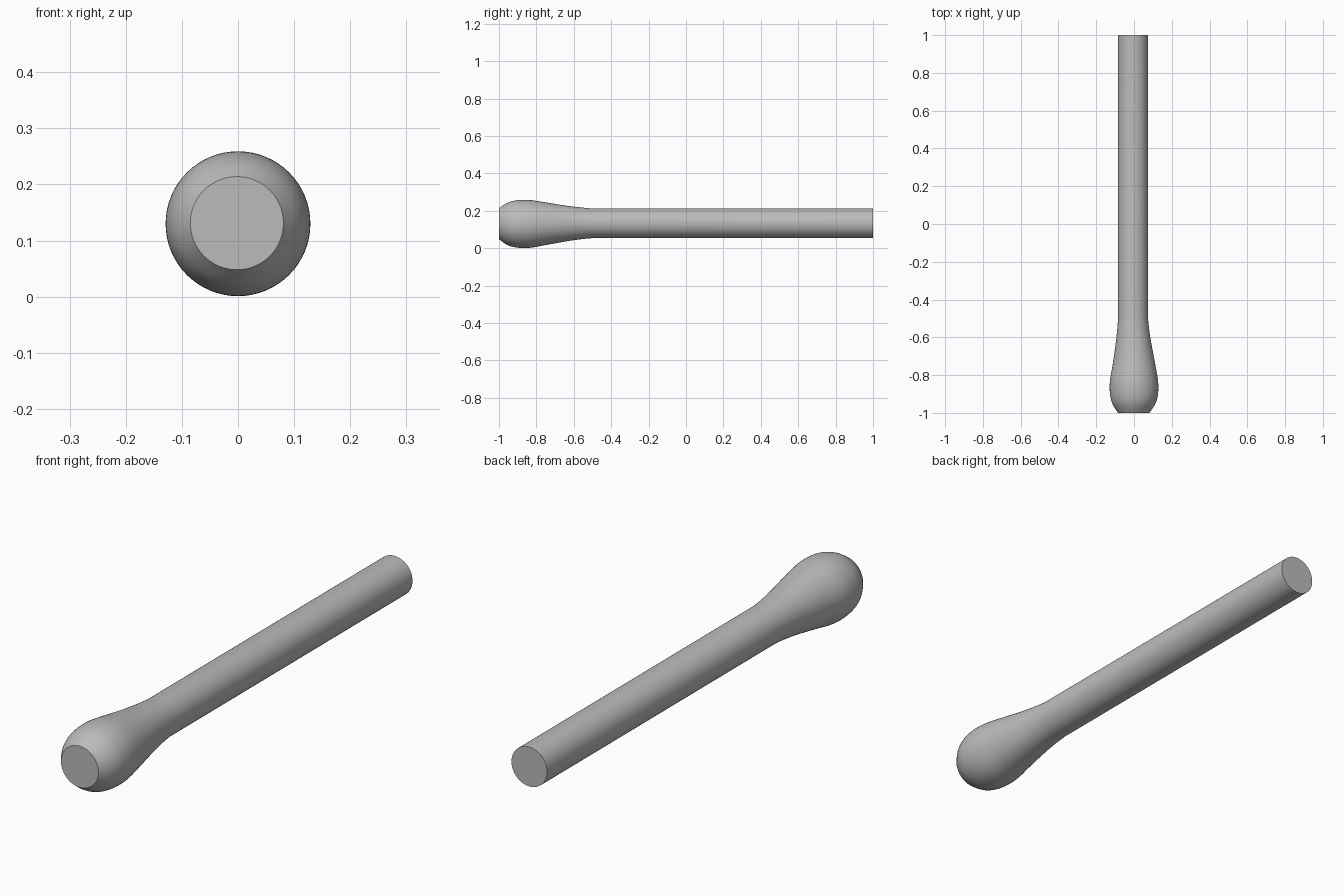
import bpy
import bmesh
from math import sin, cos, tau

cube = bpy.data.objects.get("Cube")
if cube:
    bpy.data.objects.remove(cube, do_unlink=True)

SIDES = 64
grey = bpy.data.materials.new("plain grey")
grey.use_nodes = True
colour = (0.5, 0.5, 0.5, 1)
grey.diffuse_color = colour
grey.node_tree.nodes["Principled BSDF"].inputs["Base Color"].default_value = colour


def catmull(a, b, c, d, t):
    return 0.5 * (2 * b + (c - a) * t + (2 * a - 5 * b + 4 * c - d) * t * t
                  + (3 * b - a - 3 * c + d) * t ** 3)


def smooth_profile(points, steps=5):
    pts = [points[0]] + points + [points[-1]]
    out = []
    for i in range(len(points) - 1):
        for s in range(steps):
            out.append(tuple(catmull(*(p[k] for p in pts[i:i + 4]), s / steps)
                             for k in range(4)))
    return out + [points[-1]]


# Rounded knob: y, radius, centre x, centre z at each station
knob = smooth_profile([
    (-1.0, 0.083, -0.002, 0.131),
    (-0.96, 0.11, -0.001, 0.13),
    (-0.92, 0.124, 0, 0.13),
    (-0.87, 0.129, 0, 0.13),
    (-0.82, 0.126, 0, 0.13),
    (-0.75, 0.114, 0, 0.131),
    (-0.65, 0.097, -0.002, 0.132),
    (-0.57, 0.086, -0.004, 0.133),
    (-0.5, 0.079, -0.005, 0.133),
])

# Straight shaft continues from the knob to the back end
rings = knob + [(1.0, 0.079, -0.005, 0.133)]

bm = bmesh.new()
loops = []
for y, r, cx, cz in rings:
    loops.append([bm.verts.new((cx + r * cos(tau * i / SIDES), y,
                                cz + r * sin(tau * i / SIDES)))
                  for i in range(SIDES)])
for a, b in zip(loops, loops[1:]):
    for i in range(SIDES):
        j = (i + 1) % SIDES
        bm.faces.new((a[i], a[j], b[j], b[i]))

# Flat end caps
bm.faces.new(loops[0])
bm.faces.new(loops[-1])
bmesh.ops.recalc_face_normals(bm, faces=bm.faces)

mesh = bpy.data.meshes.new("knobbed_rod")
bm.to_mesh(mesh)
bm.free()
mesh.materials.append(grey)
rod = bpy.data.objects.new("knobbed_rod", mesh)
bpy.context.collection.objects.link(rod)
bpy.ops.object.select_all(action="DESELECT")
rod.select_set(True)
bpy.context.view_layer.objects.active = rod
bpy.ops.object.shade_smooth_by_angle(angle=0.6)
